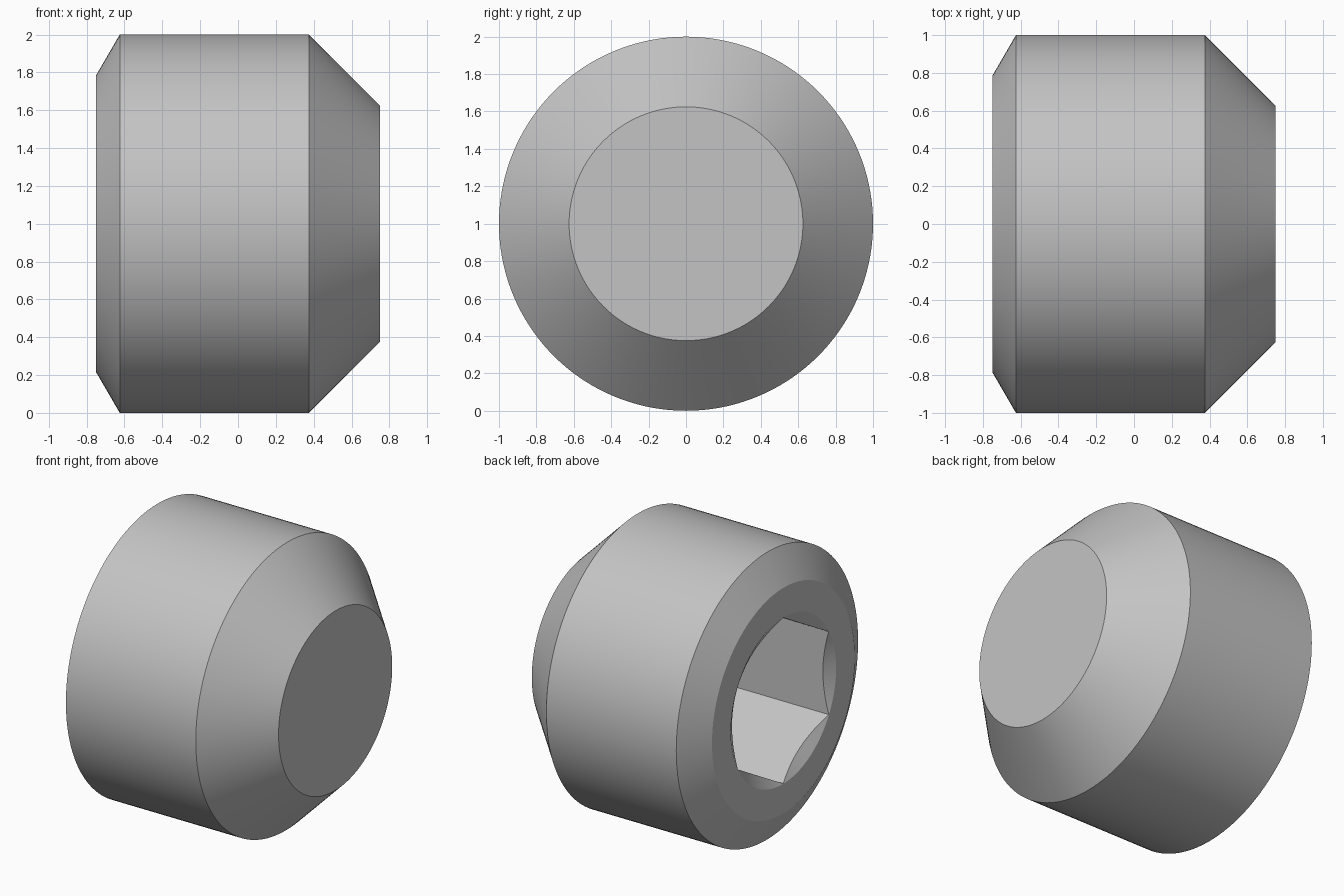
import bpy
import bmesh
from math import cos, sin, tau, radians, tan

if "Cube" in bpy.data.objects:
    bpy.data.objects.remove(bpy.data.objects["Cube"], do_unlink=True)

steel = bpy.data.materials.new("plain_grey_steel")
steel.use_nodes = True
grey = (0.55, 0.55, 0.55, 1)
steel.diffuse_color = grey
steel.node_tree.nodes["Principled BSDF"].inputs["Base Color"].default_value = grey


def turned(name, profile, sides):
    """Solid turned about the x axis from (x, radius) points, with flat ends."""
    bm = bmesh.new()
    rings = [[bm.verts.new((x, r * sin(tau * i / sides), r * cos(tau * i / sides)))
              for i in range(sides)] for x, r in profile]
    for a, b in zip(rings, rings[1:]):
        for i in range(sides):
            j = (i + 1) % sides
            bm.faces.new((a[i], a[j], b[j], b[i]))
    bm.faces.new(rings[0])
    bm.faces.new(rings[-1])
    bmesh.ops.recalc_face_normals(bm, faces=bm.faces)
    mesh = bpy.data.meshes.new(name)
    bm.to_mesh(mesh)
    bm.free()
    mesh.materials.append(steel)
    obj = bpy.data.objects.new(name, mesh)
    obj.location.z = 1
    bpy.context.collection.objects.link(obj)
    return obj


# Threadless body: socket-end chamfer, cylinder, 45 degree tip with flat point
body = turned("screw_body", [(-0.75, 0.785), (-0.625, 1), (0.375, 1), (0.75, 0.625)], 144)

# Hexagon socket, corners up and down
socket = turned("socket_cutter", [(-0.9, 0.5773), (0, 0.5773)], 6)

# Shallow countersink round the socket mouth
slope = tan(radians(30))
mouth = 0.579
countersink = turned("countersink_cutter",
                     [(-0.75 - 0.1 * slope, mouth + 0.1),
                      (-0.75 + (mouth - 0.1) * slope, 0.1)], 144)

# Cut the socket and drop the cutters
bpy.context.view_layer.update()
bpy.ops.object.select_all(action="DESELECT")
bpy.context.view_layer.objects.active = body
body.select_set(True)
for cutter in (socket, countersink):
    cutter.hide_render = True
    cut = body.modifiers.new(cutter.name, "BOOLEAN")
    cut.operation = "DIFFERENCE"
    cut.solver = "EXACT"
    cut.object = cutter
    bpy.ops.object.modifier_apply(modifier=cut.name)
    bpy.data.objects.remove(cutter, do_unlink=True)

bpy.ops.object.shade_smooth_by_angle(angle=radians(25))
